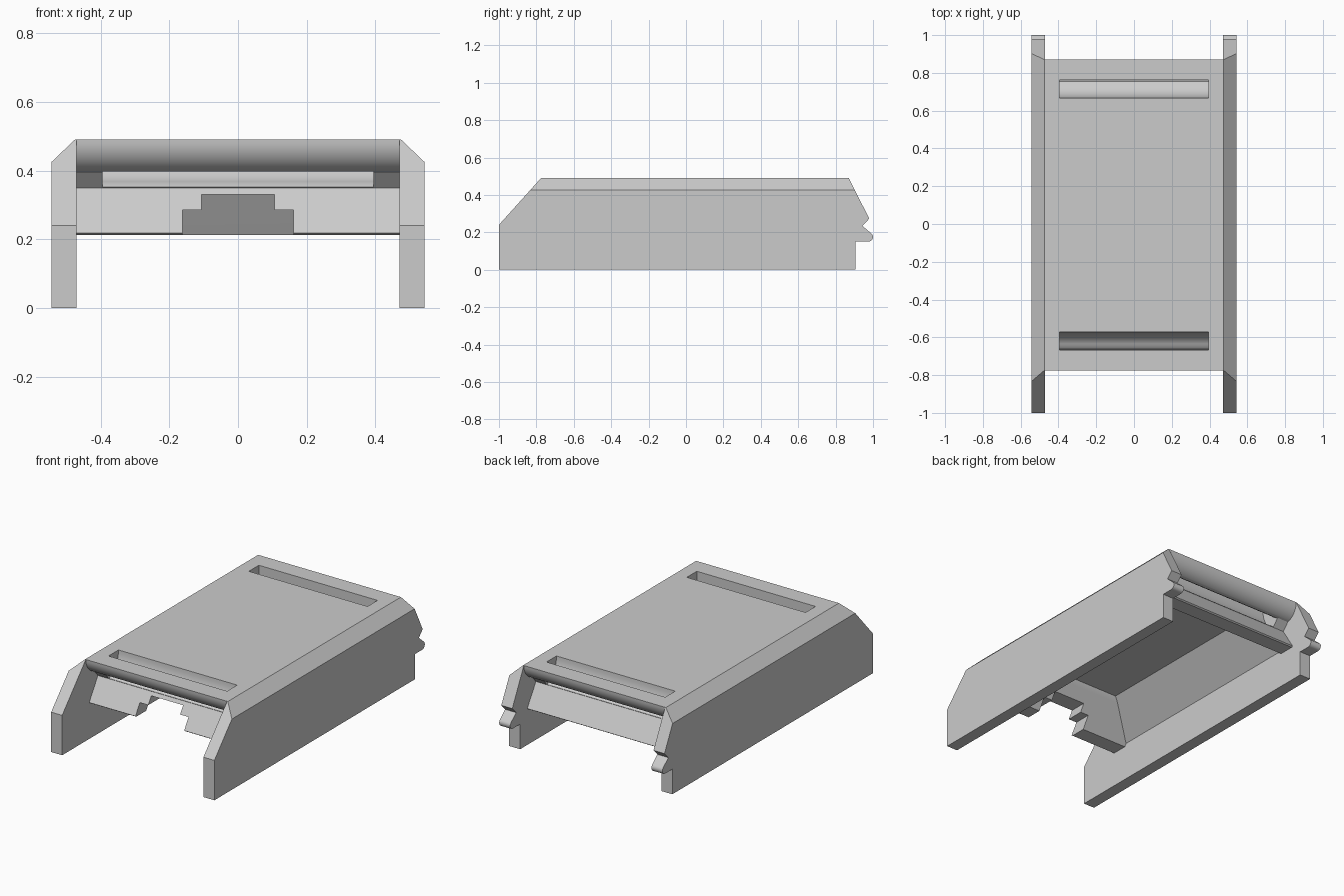
import bpy, bmesh, math
from mathutils import Vector

if "Cube" in bpy.data.objects:
    bpy.data.objects.remove(bpy.data.objects["Cube"])

grey = bpy.data.materials.new("light grey")
grey.diffuse_color = (0.6, 0.6, 0.6, 1)
grey.use_nodes = True
grey.node_tree.nodes["Principled BSDF"].inputs["Base Color"].default_value = grey.diffuse_color
MID = 0.0475  # y of the deck's middle


def make(name, bm):
    bmesh.ops.recalc_face_normals(bm, faces=bm.faces)
    mesh = bpy.data.meshes.new(name)
    bm.to_mesh(mesh)
    bm.free()
    mesh.materials.append(grey)
    ob = bpy.data.objects.new(name, mesh)
    bpy.context.collection.objects.link(ob)
    return ob


def extrude(profile, x0, x1):
    """Closed y-z profile swept along x."""
    bm = bmesh.new()
    face = bm.faces.new([bm.verts.new((x0, y, z)) for y, z in profile])
    res = bmesh.ops.extrude_face_region(bm, geom=[face])
    verts = [g for g in res["geom"] if isinstance(g, bmesh.types.BMVert)]
    bmesh.ops.translate(bm, verts=verts, vec=(x1 - x0, 0, 0))
    return bm


def flip(points):
    return [(2 * MID - y, z) for y, z in reversed(points)]


def combine(target, bm, operation="DIFFERENCE"):
    tool = make("tool", bm)
    tool.hide_render = True
    mod = target.modifiers.new("combine", "BOOLEAN")
    mod.operation = operation
    mod.solver = "EXACT"
    mod.object = tool
    bpy.context.view_layer.objects.active = target
    bpy.ops.object.modifier_apply(modifier=mod.name)
    bpy.data.objects.remove(tool)


def arc(cy, cz, ry, rz, a0, a1, n):
    return [(cy + ry * math.cos(math.radians(a0 + (a1 - a0) * i / n)),
             cz + rz * math.sin(math.radians(a0 + (a1 - a0) * i / n)))
            for i in range(n + 1)]


# Deck: rounded lips at both ends with sloping walls below them
lip = arc(-0.675, 0.49, 0.10, 0.10, 180, 255, 10)
end = lip + [(-0.66, 0.35), (-0.743, 0.219), (-0.735, 0.213)]
housing = make("housing", extrude(end + flip(end), -0.472, 0.472))

# Hollow underside: sloping sides, end walls curving up to the ceiling
bm = bmesh.new()
inner = [(-0.655, 0.19), (-0.529, 0.395), (-0.515, 0.408), (-0.503, 0.42)]
inner = [(-0.655, 0.19), (-0.529, 0.395), (-0.521, 0.410), (-0.516, 0.425)]
rings = []
for y0, z in inner:
    x, y1 = 0.47 - 0.895 * (z - 0.23), 2 * MID - y0
    rings.append([bm.verts.new(p) for p in
                  ((-x, y0, z), (x, y0, z), (x, y1, z), (-x, y1, z))])
bm.faces.new(rings[0])
bm.faces.new(rings[-1])
for low, high in zip(rings, rings[1:]):
    for i in range(4):
        j = (i + 1) % 4
        bm.faces.new((low[i], low[j], high[j], high[i]))
combine(housing, bm)

# Strap slots curving from the top out under each lip
slot = [(-0.667, 0.52), (-0.572, 0.52)]
slot += arc(-0.662, 0.49, 0.09, 0.128, 0, -80, 10)
slot += [(-0.66, 0.352), (-0.75, 0.352), (-0.75, 0.397), (-0.69, 0.397), (-0.667, 0.412)]
for profile in (slot, flip(slot)):
    combine(housing, extrude(profile, -0.395, 0.395))

# Stepped notch in the front wall
for half, top in ((0.162, 0.285), (0.106, 0.33)):
    combine(housing, extrude([(-0.9, 0.1), (-0.5, 0.1), (-0.5, top), (-0.9, top)], -half, half))

# Side walls with a chamfered top edge and a rear catch, joined to the deck
side = [(-1, 0), (-1, 0.24), (-0.775, 0.49), (0.87, 0.49), (0.98, 0.273), (0.943, 0.235)]
side += arc(0.976, 0.175, 0.024, 0.024, 45, -90, 8)
side += [(0.905, 0.151), (0.905, 0)]
for s in (-1, 1):
    bm = extrude(side, s * 0.47, s * 0.543)
    res = bmesh.ops.bisect_plane(bm, geom=bm.verts[:] + bm.edges[:] + bm.faces[:],
                                 plane_co=(s * 0.543, 0, 0.425),
                                 plane_no=Vector((s * 0.065, 0, 0.068)), clear_outer=True)
    rim = [g for g in res["geom_cut"] if isinstance(g, bmesh.types.BMEdge)]
    bmesh.ops.holes_fill(bm, edges=rim)
    combine(housing, bm, "UNION")

housing.select_set(True)
bpy.context.view_layer.objects.active = housing
bpy.ops.object.shade_smooth_by_angle(angle=math.radians(25))
